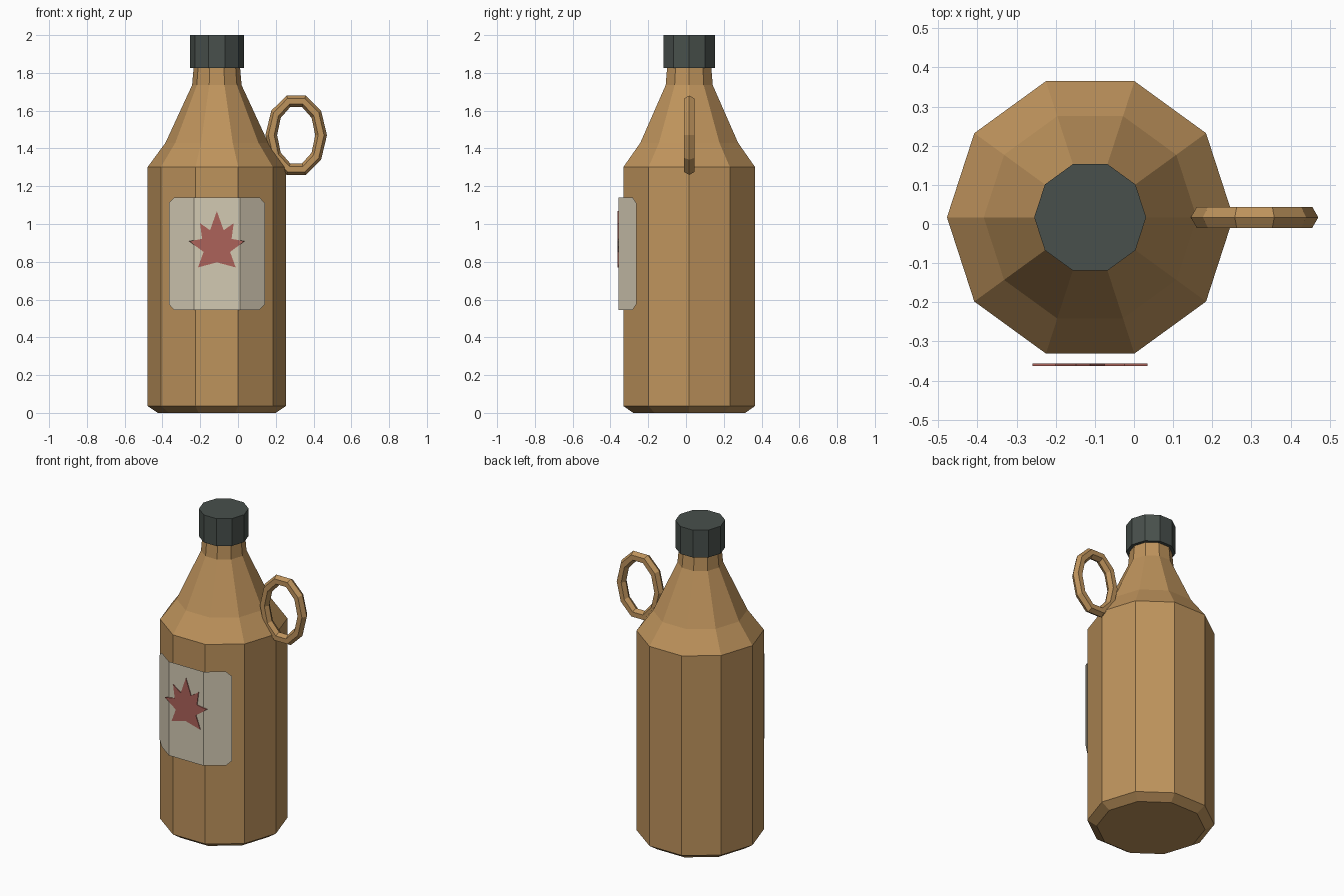
import bpy, bmesh, math

if "Cube" in bpy.data.objects:
    bpy.data.objects.remove(bpy.data.objects["Cube"])

CX, CY = -0.112, 0.017      # bottle axis
SIDES = 10


def material(name, rgb):
    m = bpy.data.materials.new(name)
    m.diffuse_color = (*rgb, 1)
    m.use_nodes = True
    m.node_tree.nodes["Principled BSDF"].inputs["Base Color"].default_value = m.diffuse_color
    return m


BROWN = material("amber_brown", (0.515, 0.292, 0.107))
DARK = material("dark_cap_grey", (0.065, 0.080, 0.072))
CREAM = material("cream_paper", (0.650, 0.585, 0.450))
RED = material("leaf_red", (0.413, 0.122, 0.102))


def make(name, verts, faces, mat, fix_normals=True):
    mesh = bpy.data.meshes.new(name)
    mesh.from_pydata(verts, [], faces)
    if fix_normals:
        bm = bmesh.new()
        bm.from_mesh(mesh)
        bmesh.ops.recalc_face_normals(bm, faces=bm.faces)
        bm.to_mesh(mesh)
        bm.free()
    mesh.materials.append(mat)
    ob = bpy.data.objects.new(name, mesh)
    bpy.context.collection.objects.link(ob)
    return ob


def lathe(name, profile, mat):
    """Closed ten-sided solid from (radius, z) pairs around the bottle axis."""
    n = SIDES
    verts = [(CX + r * math.cos(math.tau * i / n), CY + r * math.sin(math.tau * i / n), z)
             for r, z in profile for i in range(n)]
    faces = [(k * n + i, k * n + (i + 1) % n, (k + 1) * n + (i + 1) % n, (k + 1) * n + i)
             for k in range(len(profile) - 1) for i in range(n)]
    top = (len(profile) - 1) * n
    faces += [tuple(range(n))[::-1], tuple(range(top, top + n))]
    return make(name, verts, faces, mat)


# Bottle and cap
lathe("bottle_body", [(0.312, 0), (0.366, 0.036), (0.366, 1.302), (0.272, 1.43),
                      (0.131, 1.735), (0.122, 1.84)], BROWN)
lathe("screw_cap", [(0.143, 1.826), (0.143, 2.0)], DARK)

# Handle: ten-sided oval ring with a six-sided section
ring_verts, ring_faces = [], []
MINOR = 6
for i in range(SIDES):
    a = math.tau * i / SIDES
    for j in range(MINOR):
        b = math.tau * j / MINOR
        ring_verts.append(((0.132 + 0.031 * math.cos(b)) * math.cos(a) + 0.308,
                           CY + 0.031 * math.sin(b),
                           (0.189 + 0.032 * math.cos(b)) * math.sin(a) + 1.47))
        i2, j2 = (i + 1) % SIDES, (j + 1) % MINOR
        ring_faces.append((i * MINOR + j, i2 * MINOR + j, i2 * MINOR + j2, i * MINOR + j2))
make("handle_ring", ring_verts, ring_faces, BROWN)

# Label: thin sheet following the front facets, with clipped corners
R = 0.395
FRONT_Y = CY - R * math.cos(math.pi / SIDES)
HALF_FACET = R * math.sin(math.pi / SIDES)
label_verts = []
columns = [(-0.254, 0.268), (-0.226, 0.298), (-HALF_FACET, 0.298)]
columns += [(-x, h) for x, h in reversed(columns)]
for x, h in columns:
    y = FRONT_Y + max(0, abs(x) - HALF_FACET) * math.tan(math.tau / SIDES)
    label_verts += [(CX + x, y, 0.843 - h), (CX + x, y, 0.843 + h)]
make("paper_label", label_verts,
     [(2 * i, 2 * i + 2, 2 * i + 3, 2 * i + 1) for i in range(len(columns) - 1)],
     CREAM, fix_normals=False)

# Leaf emblem: mirrored outline made into a thin plate
half = [(0.036, 0.967), (0.089, 1.004), (0.078, 0.921), (0.147, 0.909),
        (0.070, 0.852), (0.100, 0.770)]
outline = [(0, 1.068)] + half + [(0, 0.797)] + [(-x, z) for x, z in reversed(half)]
n = len(outline)
leaf_verts = [(CX + x, y, z) for y in (-0.3635, -0.3565) for x, z in outline]
leaf_faces = [tuple(range(n)), tuple(range(n, 2 * n))[::-1]]
leaf_faces += [(i, (i + 1) % n, n + (i + 1) % n, n + i) for i in range(n)]
make("leaf_emblem", leaf_verts, leaf_faces, RED)
